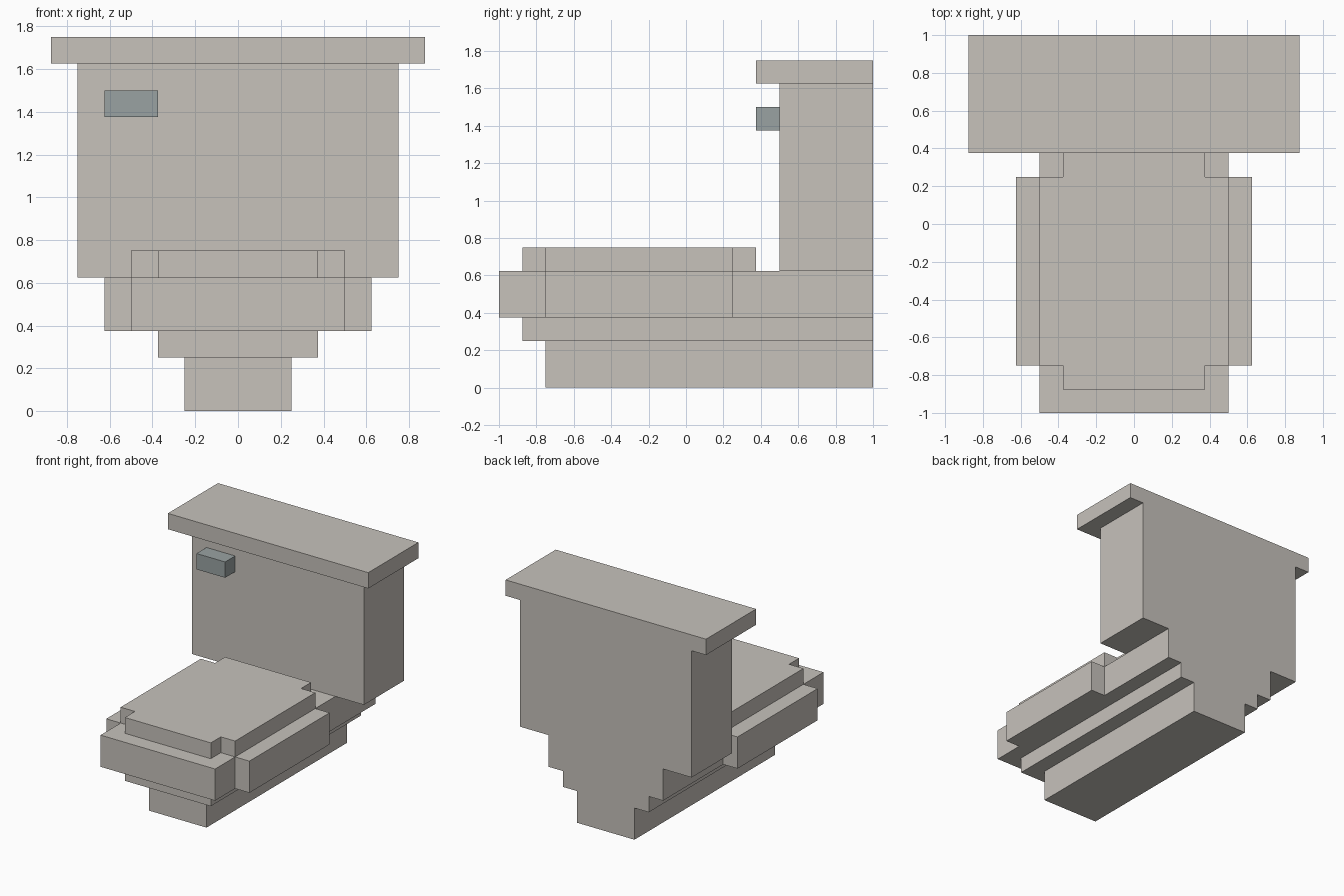
import bpy
import bmesh

cube = bpy.data.objects.get("Cube")
if cube:
    bpy.data.objects.remove(cube, do_unlink=True)


def make_material(name, rgb):
    mat = bpy.data.materials.new(name)
    mat.use_nodes = True
    color = (*rgb, 1.0)
    mat.diffuse_color = color
    mat.node_tree.nodes["Principled BSDF"].inputs["Base Color"].default_value = color
    return mat


porcelain = make_material("warm_grey_porcelain", (0.57, 0.54, 0.50))
metal = make_material("blue_grey_metal", (0.32, 0.36, 0.36))


def slab(name, outline, bottom, top, mat):
    """Extrude a flat outline straight up from bottom to top."""
    bm = bmesh.new()
    face = bm.faces.new([bm.verts.new((x, y, bottom)) for x, y in outline])
    result = bmesh.ops.extrude_face_region(bm, geom=[face])
    for item in result["geom"]:
        if isinstance(item, bmesh.types.BMVert):
            item.co.z = top
    bmesh.ops.recalc_face_normals(bm, faces=bm.faces)
    mesh = bpy.data.meshes.new(name)
    bm.to_mesh(mesh)
    bm.free()
    mesh.materials.append(mat)
    obj = bpy.data.objects.new(name, mesh)
    bpy.context.collection.objects.link(obj)
    return obj


def rectangle(left, right, front, back):
    return [(left, front), (right, front), (right, back), (left, back)]


def notched(inner, outer, front, side_front, side_back, back):
    """Symmetric outline: a long middle strip with wider sides."""
    half = [(inner, front), (inner, side_front), (outer, side_front),
            (outer, side_back), (inner, side_back), (inner, back)]
    return half + [(-x, y) for x, y in reversed(half)]


# Stepped pedestal
slab("pedestal_foot", rectangle(-0.25, 0.25, -0.75, 1), 0, 0.25, porcelain)
slab("pedestal_step", rectangle(-0.375, 0.375, -0.875, 1), 0.25, 0.375, porcelain)

# Bowl and closed seat lid, both with stepped corners
slab("bowl", notched(0.5, 0.625, -1, -0.75, 0.25, 1), 0.375, 0.625, porcelain)
slab("seat_lid", notched(0.375, 0.5, -0.875, -0.75, 0.25, 0.375), 0.625, 0.75, porcelain)

# Water tank with overhanging cover
slab("tank", rectangle(-0.75, 0.75, 0.5, 1), 0.625, 1.625, porcelain)
slab("tank_cover", rectangle(-0.875, 0.875, 0.375, 1), 1.625, 1.75, porcelain)

# Flush handle on the tank front
slab("flush_handle", rectangle(-0.625, -0.375, 0.375, 0.5), 1.375, 1.5, metal)
